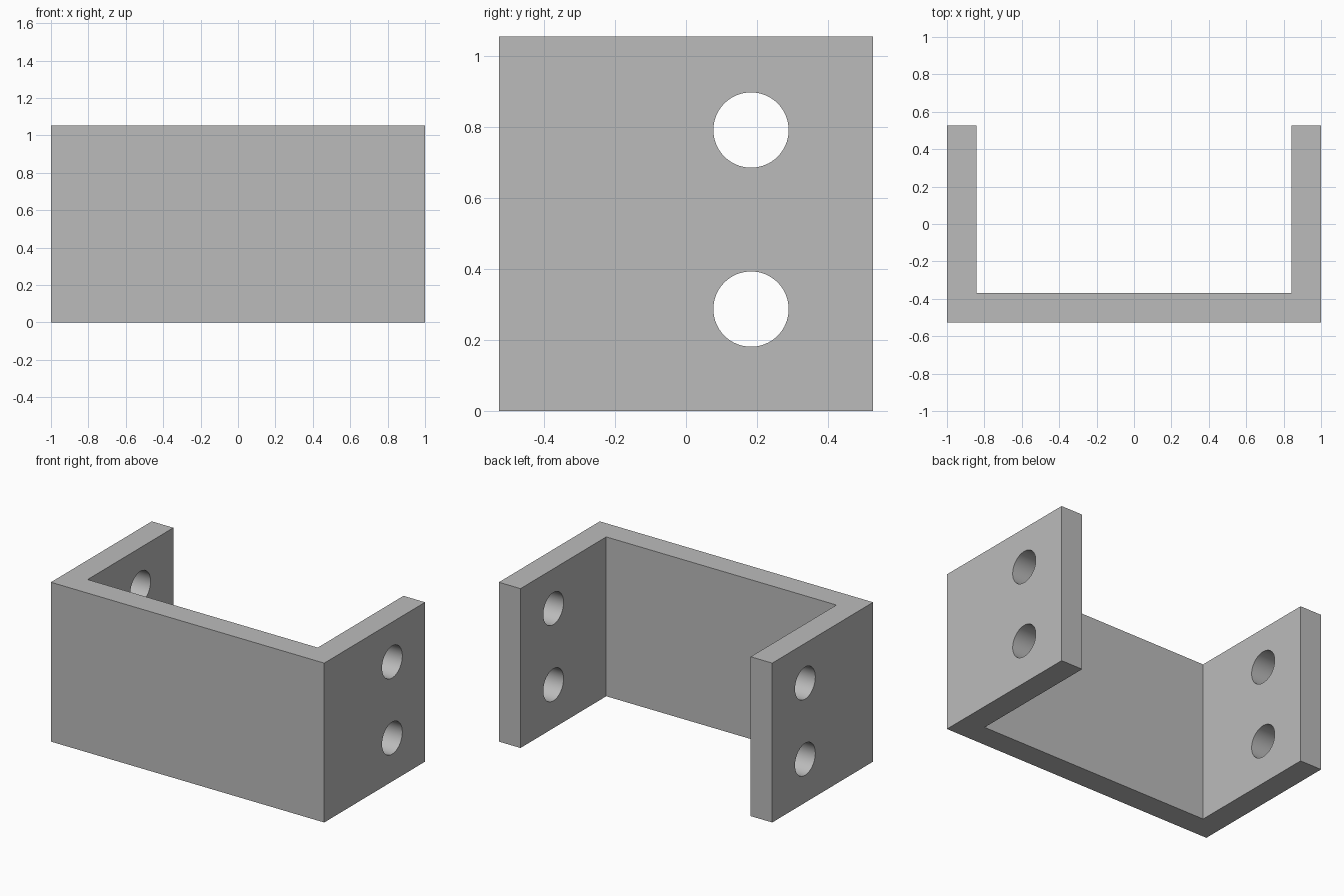
import bpy
import bmesh
import math

default_cube = bpy.data.objects.get("Cube")
if default_cube:
    bpy.data.objects.remove(default_cube, do_unlink=True)

HALF_X, HALF_Y, HEIGHT, WALL = 1.0, 0.527, 1.054, 0.158
HOLE_Y, HOLE_RADIUS = 0.183, 0.106
HOLE_HEIGHTS = (0.287, 0.791)

grey = bpy.data.materials.new("plain grey")
grey.use_nodes = True
colour = (0.5, 0.5, 0.5, 1)
grey.diffuse_color = colour
grey.node_tree.nodes["Principled BSDF"].inputs["Base Color"].default_value = colour

# U-shaped bracket: half profile mirrored, then extruded upwards
half = [(HALF_X, -HALF_Y), (HALF_X, HALF_Y),
        (HALF_X - WALL, HALF_Y), (HALF_X - WALL, WALL - HALF_Y)]
outline = half + [(-x, y) for x, y in reversed(half)]
bm = bmesh.new()
base = bm.faces.new([bm.verts.new((x, y, 0)) for x, y in outline])
top = bmesh.ops.extrude_face_region(bm, geom=[base])["geom"]
bmesh.ops.translate(bm, vec=(0, 0, HEIGHT),
                    verts=[v for v in top if isinstance(v, bmesh.types.BMVert)])
bmesh.ops.recalc_face_normals(bm, faces=bm.faces)
mesh = bpy.data.meshes.new("bracket")
bm.to_mesh(mesh)
bm.free()
mesh.materials.append(grey)
bracket = bpy.data.objects.new("bracket", mesh)
bpy.context.collection.objects.link(bracket)

# Bolt holes, each drilled through both side walls
for z in HOLE_HEIGHTS:
    bpy.ops.mesh.primitive_cylinder_add(
        vertices=64, radius=HOLE_RADIUS, depth=3 * HALF_X,
        location=(0, HOLE_Y, z), rotation=(0, math.pi / 2, 0))
    cutter = bpy.context.object
    cutter.name = "hole_cutter"
    cutter.hide_render = True
    cutter.data.materials.append(grey)
    bpy.ops.object.select_all(action='DESELECT')
    bpy.context.view_layer.objects.active = bracket
    bracket.select_set(True)
    drill = bracket.modifiers.new("hole", 'BOOLEAN')
    drill.operation = 'DIFFERENCE'
    drill.solver = 'EXACT'
    drill.object = cutter
    bpy.ops.object.modifier_apply(modifier=drill.name)
    bpy.data.objects.remove(cutter, do_unlink=True)

# Smooth hole walls, crisp edges
bpy.ops.object.shade_smooth_by_angle(angle=math.radians(30))
